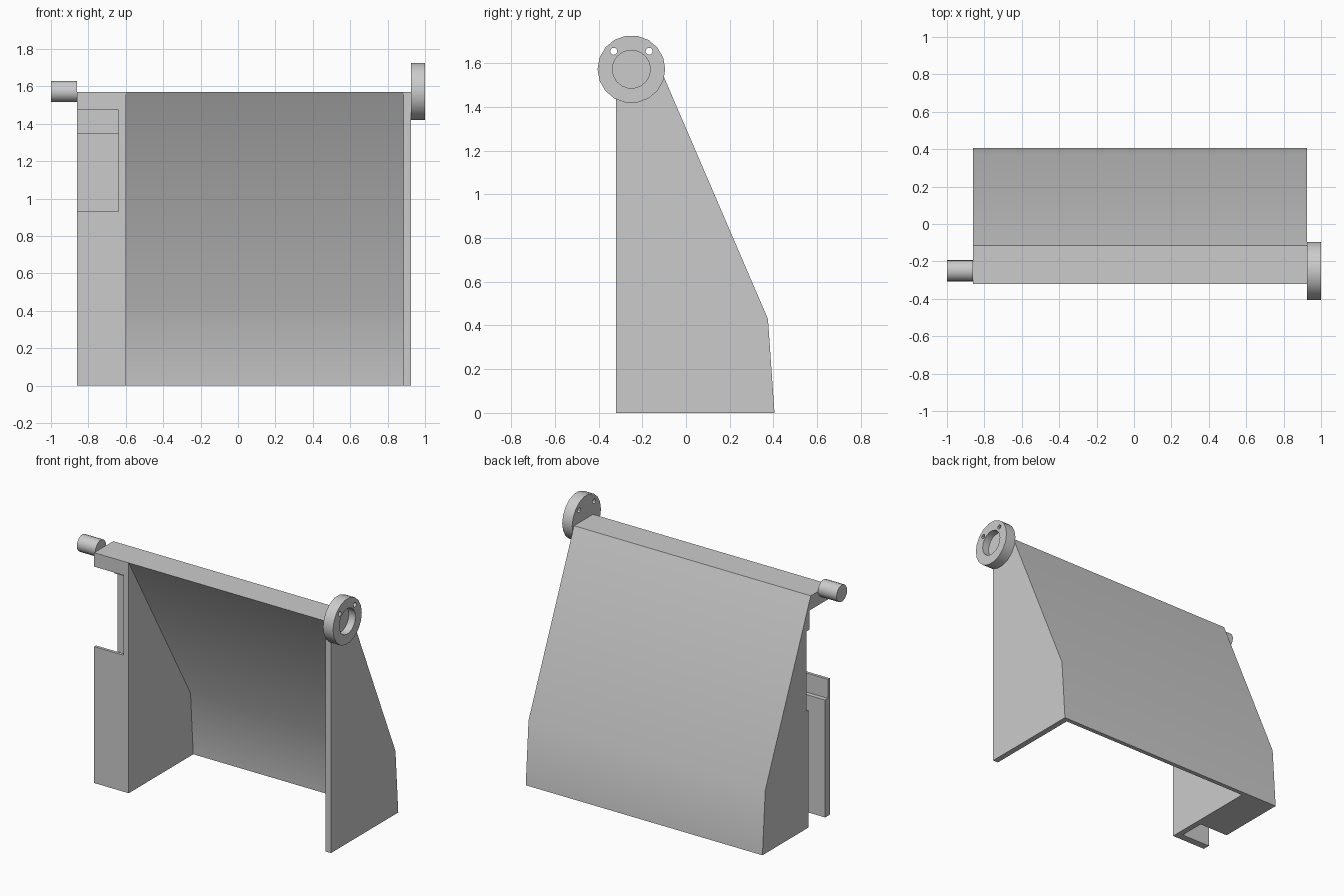
import bpy, bmesh, math
from mathutils import Matrix

cube = bpy.data.objects.get("Cube")
if cube:
    bpy.data.objects.remove(cube, do_unlink=True)

grey = bpy.data.materials.new("plain grey")
grey.use_nodes = True
colour = (0.6, 0.6, 0.6, 1)
grey.diffuse_color = colour
grey.node_tree.nodes["Principled BSDF"].inputs["Base Color"].default_value = colour


def finish(name, bm):
    """Turn a bmesh into a named, shaded object."""
    bmesh.ops.recalc_face_normals(bm, faces=bm.faces[:])
    mesh = bpy.data.meshes.new(name)
    bm.to_mesh(mesh)
    bm.free()
    mesh.materials.append(grey)
    obj = bpy.data.objects.new(name, mesh)
    bpy.context.collection.objects.link(obj)
    return obj


def smooth(obj):
    bpy.ops.object.select_all(action='DESELECT')
    obj.select_set(True)
    bpy.context.view_layer.objects.active = obj
    bpy.ops.object.shade_smooth_by_angle(angle=math.radians(30))


def prism(name, profile, x0, x1):
    """Extrude a (y, z) profile from x0 to x1."""
    bm = bmesh.new()
    face = bm.faces.new([bm.verts.new((x0, y, z)) for y, z in profile])
    new = bmesh.ops.extrude_face_region(bm, geom=[face])["geom"]
    bmesh.ops.translate(bm, vec=(x1 - x0, 0, 0),
                        verts=[v for v in new if isinstance(v, bmesh.types.BMVert)])
    obj = finish(name, bm)
    smooth(obj)
    return obj


def rod(name, radius, x0, x1, y, z, sides=18):
    """Cylinder lying along x."""
    bm = bmesh.new()
    place = Matrix.Translation(((x0 + x1) / 2, y, z)) @ Matrix.Rotation(math.pi / 2, 4, 'Y')
    bmesh.ops.create_cone(bm, cap_ends=True, segments=sides, radius1=radius,
                          radius2=radius, depth=x1 - x0, matrix=place)
    return finish(name, bm)


FRONT, TOP = -0.32, 1.57
LEFT, RIGHT = 0.925, -0.86
WALL = 0.04
INNER = -0.60                       # inner face of the channel block
back_edge = [(0.405, 0), (0.375, 0.43), (-0.115, TOP), (FRONT, TOP)]

# Side walls and sloping back panel
side = back_edge + [(FRONT, 0)]
prism("left_wall", side, LEFT - WALL, LEFT)
prism("right_inner_wall", side, INNER - WALL, INNER)
prism("back_panel", back_edge + [(0.345, 0.43), (0.375, 0)], INNER, LEFT - WALL)

# Channel block on the right, with a shallow pocket and a front lip
block = back_edge + [(FRONT, 1.475), (-0.10, 1.475), (-0.10, 1.345), (-0.07, 1.345),
                     (-0.07, 0.8), (-0.09, 0.8), (-0.09, 0)]
prism("channel_block", block, RIGHT, INNER - WALL)
lip = [(FRONT, 0), (-0.27, 0), (-0.27, 0.8), (-0.30, 0.8), (-0.30, 0.93), (FRONT, 0.93)]
prism("channel_front_lip", lip, RIGHT, INNER - WALL)

# Pivot pin
AXIS_Y, AXIS_Z = -0.25, 1.573
smooth(rod("pivot_pin", 0.057, -1.0, RIGHT, AXIS_Y, AXIS_Z))

# Flange with a round recess and two through holes
flange = rod("flange", 0.155, LEFT, 1.0, AXIS_Y, AXIS_Z)
cutters = [rod("recess_cutter", 0.087, 0.95, 1.1, AXIS_Y, AXIS_Z)]
for s in (-1, 1):
    cutters.append(rod("hole_cutter", 0.016, 0.8, 1.1, AXIS_Y + s * 0.081, 1.655, 12))
bpy.context.view_layer.objects.active = flange
for cutter in cutters:
    cutter.hide_render = True
    mod = flange.modifiers.new("cut", 'BOOLEAN')
    mod.operation = 'DIFFERENCE'
    mod.solver = 'EXACT'
    mod.object = cutter
    bpy.ops.object.modifier_apply(modifier=mod.name)
    bpy.data.objects.remove(cutter, do_unlink=True)
smooth(flange)
